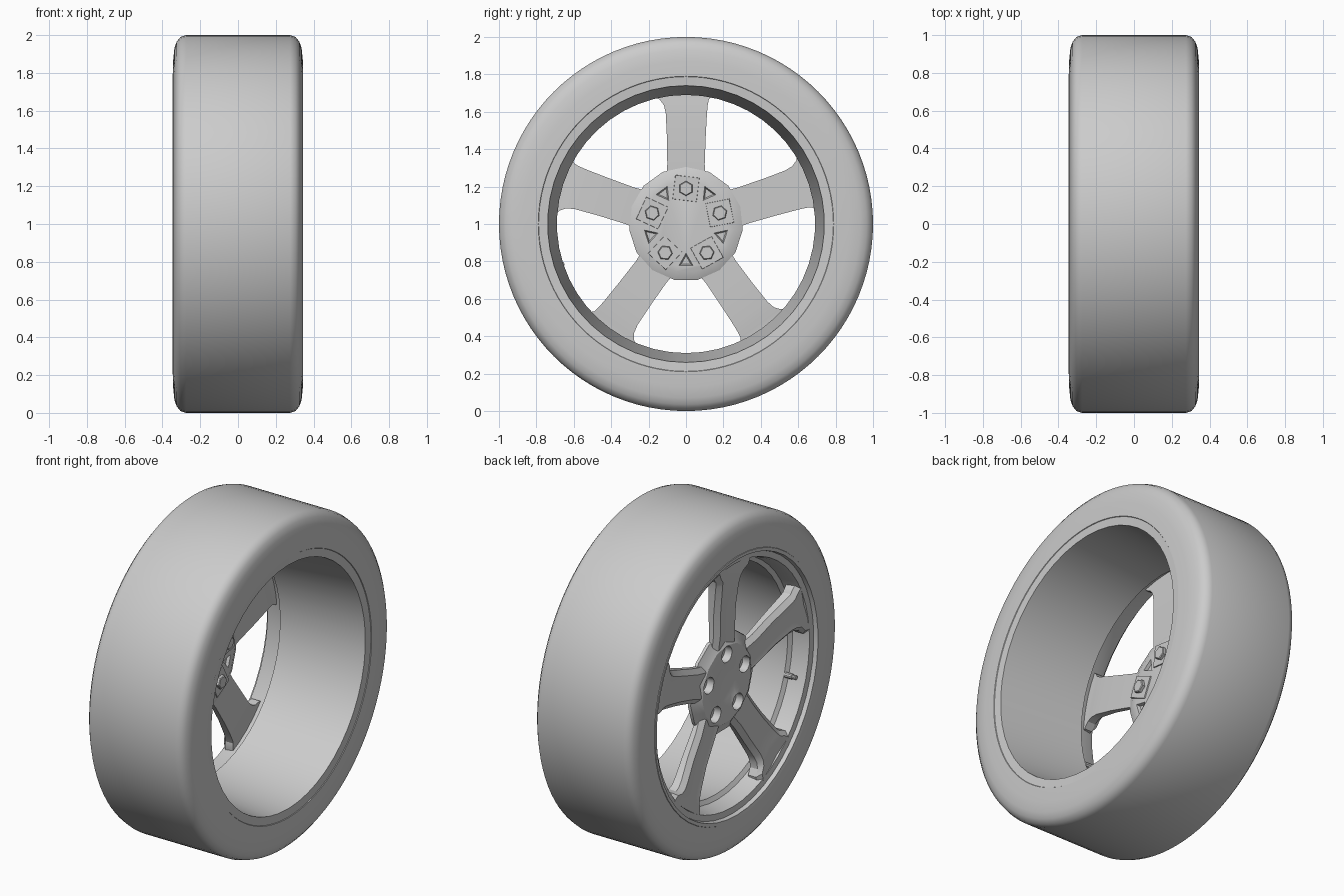
import bpy, bmesh
from math import cos, sin, pi, radians

if "Cube" in bpy.data.objects:
    bpy.data.objects.remove(bpy.data.objects["Cube"], do_unlink=True)

grey = bpy.data.materials.new("plain grey")
grey.use_nodes = True
grey.diffuse_color = (0.6, 0.6, 0.6, 1)
grey.node_tree.nodes["Principled BSDF"].inputs["Base Color"].default_value = (0.6, 0.6, 0.6, 1)

AXLE = 1.0                                            # axle height
SPOKES = [radians(90 + 72 * i) for i in range(5)]     # angles in the wheel plane


def finish(name, bm, angle=35):
    bmesh.ops.remove_doubles(bm, verts=bm.verts, dist=1e-5)
    bmesh.ops.recalc_face_normals(bm, faces=bm.faces)
    mesh = bpy.data.meshes.new(name)
    bm.to_mesh(mesh)
    bm.free()
    mesh.materials.append(grey)
    ob = bpy.data.objects.new(name, mesh)
    bpy.context.collection.objects.link(ob)
    smooth(ob, angle)
    return ob


def smooth(ob, angle):
    bpy.ops.object.select_all(action='DESELECT')
    bpy.context.view_layer.objects.active = ob
    ob.select_set(True)
    bpy.ops.object.shade_smooth_by_angle(angle=radians(angle))


def spin(bm, profile, sides, at=(0, 0), turn=pi / 2, closed=True):
    """Revolve (x, radius) points about a line parallel to the axle."""
    rings = []
    for x, r in profile:
        rings.append([bm.verts.new((x, at[0] + r * cos(turn + 2 * pi * k / sides),
                                    AXLE + at[1] + r * sin(turn + 2 * pi * k / sides)))
                      for k in range(sides)])
    pairs = list(zip(rings, rings[1:]))
    if closed:
        pairs.append((rings[-1], rings[0]))
    else:
        bm.faces.new(rings[0])
        bm.faces.new(rings[-1])
    for a, b in pairs:
        for k in range(sides):
            j = (k + 1) % sides
            bm.faces.new((a[k], a[j], b[j], b[k]))


def polar(r, a):
    return (r * cos(a), r * sin(a))


# Tyre
shoulder = [(0.345, 0.79), (0.343, 0.87), (0.337, 0.93), (0.325, 0.965), (0.305, 0.99), (0.275, 1.0)]
bm = bmesh.new()
spin(bm, shoulder + [(-x, r) for x, r in reversed(shoulder)] + [(-0.3, 0.76), (0.3, 0.76)], 96)
finish("tyre", bm, 40)

# Rim: back flange, tapering barrel, stepped front lip
bm = bmesh.new()
spin(bm, [(0.335, 0.805), (0.342, 0.795), (0.338, 0.74), (-0.2, 0.69), (-0.215, 0.715),
          (-0.285, 0.725), (-0.315, 0.735), (-0.32, 0.77), (-0.345, 0.775), (-0.348, 0.795),
          (-0.33, 0.805), (-0.2, 0.78), (0.2, 0.78)], 50)
finish("rim", bm, 30)

# Spokes: radius, right half width, left half width, front x, back x
stations = [(0.23, 0.105, 0.105, -0.272, -0.225), (0.32, 0.1, 0.1, -0.28, -0.225),
            (0.46, 0.105, 0.102, -0.285, -0.225), (0.59, 0.112, 0.108, -0.3, -0.23),
            (0.635, 0.116, 0.118, -0.307, -0.233), (0.665, 0.122, 0.14, -0.312, -0.236),
            (0.685, 0.14, 0.18, -0.315, -0.238), (0.73, 0.16, 0.2, -0.317, -0.24)]
bm = bmesh.new()
for a in SPOKES:
    def place(x, r, side):
        return bm.verts.new((x, r * cos(a) + side * sin(a), AXLE + r * sin(a) - side * cos(a)))
    loops = []
    for r, right, left, front, back in stations:
        edge = front + 0.025
        loops.append([place(back, r, right), place(edge, r, right), place(front, r, right - 0.03),
                      place(front + 0.012, r, 0), place(front, r, 0.03 - left),
                      place(edge, r, -left), place(back, r, -left)])
    for p, q in zip(loops, loops[1:]):
        for k in range(7):
            bm.faces.new((p[k], p[k - 1], q[k - 1], q[k]))
    bm.faces.new(loops[0])
    bm.faces.new(loops[-1])
finish("spokes", bm, 25)

# Hub with a conical back collar
bm = bmesh.new()
spin(bm, [(-0.262, 0.1), (-0.275, 0.14), (-0.275, 0.235), (-0.255, 0.265), (-0.24, 0.3),
          (-0.225, 0.305), (-0.205, 0.26)], 15, closed=False)
hub = finish("hub", bm, 25)

# Cutter for the bolt holes and the notches between the pads
bm = bmesh.new()
for a in SPOKES:
    spin(bm, [(-0.32, 0.052), (-0.23, 0.045)], 20, polar(0.18, a), closed=False)
    notch = a + pi / 5
    spin(bm, [(-0.222, 0.03), (-0.19, 0.055)], 3, polar(0.2, notch), notch + pi, closed=False)
cutter = finish("hub_cutter", bm)
cutter.hide_render = True
cut = hub.modifiers.new("holes", 'BOOLEAN')
cut.operation = 'DIFFERENCE'
cut.solver = 'EXACT'
cut.object = cutter
bpy.context.view_layer.objects.active = hub
bpy.ops.object.modifier_apply(modifier=cut.name)
bpy.data.objects.remove(cutter, do_unlink=True)
smooth(hub, 25)

# Bolt pads and hexagonal bolts on the back of the hub
pads, bolts = bmesh.new(), bmesh.new()
for a in SPOKES:
    spin(pads, [(-0.22, 0.094), (-0.198, 0.09)], 4, polar(0.19, a), a + pi / 4 - 0.12, closed=False)
    spin(bolts, [(-0.21, 0.04), (-0.182, 0.04), (-0.178, 0.035)], 6, polar(0.19, a), a, closed=False)
finish("bolt_pads", pads, 20)
finish("bolts", bolts, 20)

# Valve stem inside the front lip
bm = bmesh.new()
spin(bm, [(-0.2, 0.016), (-0.25, 0.016), (-0.252, 0.012), (-0.275, 0.012)], 10,
     polar(0.7, radians(198)), closed=False)
finish("valve_stem", bm)
